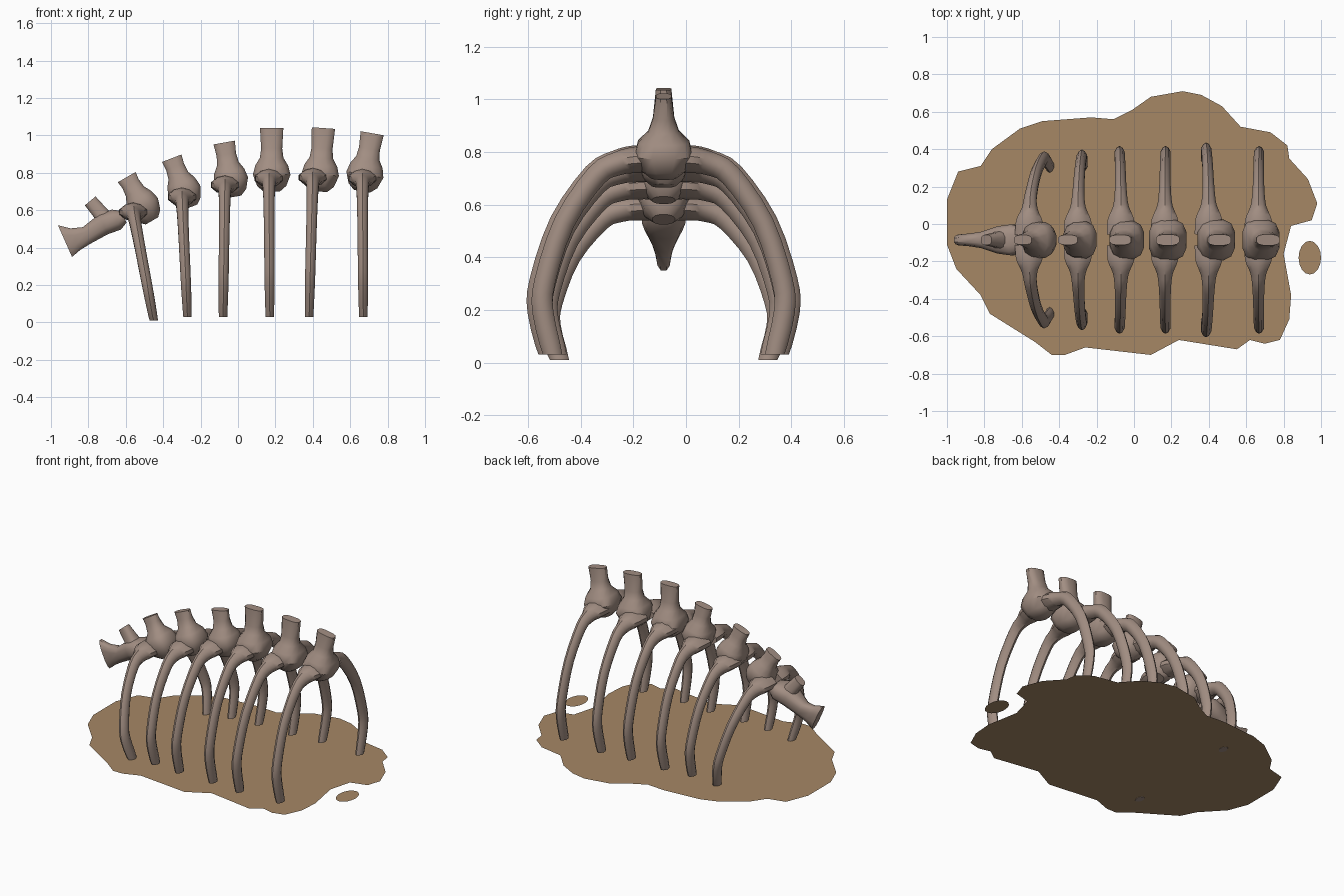
import bpy
import bmesh
from math import sin, cos, pi, radians
from mathutils import Vector, Matrix

default_cube = bpy.data.objects.get("Cube")
if default_cube:
    bpy.data.objects.remove(default_cube, do_unlink=True)

MID_Y = -0.085
GROUND_Z = 0.012


def make_material(name, color):
    mat = bpy.data.materials.new(name)
    mat.use_nodes = True
    mat.diffuse_color = (*color, 1)
    mat.node_tree.nodes["Principled BSDF"].inputs["Base Color"].default_value = (*color, 1)
    return mat


bone = make_material("weathered bone", (0.36, 0.27, 0.225))
sand = make_material("dry sand", (0.38, 0.245, 0.13))


def finish(name, bm, mat, smooth_angle=None):
    mesh = bpy.data.meshes.new(name)
    bm.to_mesh(mesh)
    bm.free()
    mesh.materials.append(mat)
    obj = bpy.data.objects.new(name, mesh)
    bpy.context.collection.objects.link(obj)
    if smooth_angle:
        bpy.ops.object.select_all(action="DESELECT")
        obj.select_set(True)
        bpy.context.view_layer.objects.active = obj
        bpy.ops.object.shade_smooth_by_angle(angle=radians(smooth_angle))
    return obj


def ring(center, axis_a, axis_b, half_a, half_b, power=1.0, sides=12):
    """Closed cross-section; a power below one makes it squarer."""
    points = []
    for i in range(sides):
        t = 2 * pi * (i + 0.5) / sides
        c, s = cos(t), sin(t)
        a = half_a * abs(c) ** power * (1 if c > 0 else -1)
        b = half_b * abs(s) ** power * (1 if s > 0 else -1)
        points.append(Vector(center) + axis_a * a + axis_b * b)
    return points


def loft(name, rings, angle=40):
    bm = bmesh.new()
    loops = [[bm.verts.new(p) for p in points] for points in rings]
    count = len(loops[0])
    for low, high in zip(loops, loops[1:]):
        for i in range(count):
            j = (i + 1) % count
            bm.faces.new((low[i], low[j], high[j], high[i]))
    bm.faces.new(loops[0])
    bm.faces.new(loops[-1])
    bmesh.ops.recalc_face_normals(bm, faces=bm.faces[:])
    return finish(name, bm, bone, angle)


def smooth_rows(rows, steps):
    """Catmull-Rom interpolation through rows of numbers."""
    rows = [Vector(r) for r in rows]
    padded = [rows[0]] + rows + [rows[-1]]
    result = []
    for a, b, c, d in zip(padded, padded[1:], padded[2:], padded[3:]):
        for k in range(steps):
            t = k / steps
            result.append(b + (c - a) * t / 2
                          + (a * 2 - b * 5 + c * 4 - d) * t * t / 2
                          + (b * 3 - a - c * 3 + d) * t ** 3 / 2)
    return result + [rows[-1]]


# Vertebra with its upright spine: height, half length, half width, squareness
VERTEBRA = [(-0.10, 0.045, 0.05, 0.9), (-0.07, 0.08, 0.085, 0.75),
            (-0.01, 0.103, 0.112, 0.7), (0.04, 0.09, 0.10, 0.8),
            (0.08, 0.065, 0.06, 0.9), (0.13, 0.058, 0.042, 0.8),
            (0.25, 0.064, 0.03, 0.7)]


def vertebra(name, x, z, spine_height, tilt, size):
    turn = Matrix.Rotation(radians(tilt), 3, "Y")
    ahead, side, up = turn @ Vector((1, 0, 0)), Vector((0, 1, 0)), turn @ Vector((0, 0, 1))
    rings = []
    for h, half_x, half_y, power in VERTEBRA:
        if h > 0.2:
            h = spine_height
        center = Vector((x, MID_Y, z)) + up * h
        rings.append(ring(center, ahead, side, half_x * size, half_y * size, power))
    loft(name, rings)


# Rib centreline: sideways, height share, half thickness along x, half depth
RIB = [(0.03, 1.0, 0.08, 0.05), (0.11, 1.0, 0.075, 0.05), (0.18, 0.98, 0.045, 0.045),
       (0.26, 0.92, 0.034, 0.042), (0.385, 0.68, 0.03, 0.04), (0.46, 0.38, 0.029, 0.04),
       (0.468, 0.22, 0.028, 0.04), (0.43, 0, 0.024, 0.038)]


def rib(name, side, top_x, top_z, foot_x, foot_z, span):
    rows = smooth_rows(RIB, 3)
    path = [Vector((foot_x + (top_x - foot_x) * r[1], MID_Y + side * r[0] * span,
                    foot_z + (top_z - foot_z) * r[1])) for r in rows]
    rings = []
    for i, (p, r) in enumerate(zip(path, rows)):
        tangent = (path[min(i + 1, len(path) - 1)] - path[max(i - 1, 0)]).normalized()
        across = Vector((1, 0, 0))
        across = (across - tangent * across.dot(tangent)).normalized()
        rings.append(ring(p, across, tangent.cross(across), r[2], r[3], 1.15, 10))
    # flat cut at the foot
    for p in rings[-1]:
        p.z = foot_z
    loft(name, rings)


# Vertebra x, z, spine height, tilt, size; rib top x, top z, foot x, foot z, span
SEGMENTS = [
    (-0.51, 0.63, 0.17, -30, 0.88, -0.56, 0.59, -0.45, 0.01, 0.92),
    (-0.29, 0.71, 0.18, -21, 0.9, -0.30, 0.67, -0.27, 0.03, 0.94),
    (-0.04, 0.77, 0.195, -10, 0.93, -0.07, 0.735, -0.08, 0.03, 0.98),
    (0.18, 0.8, 0.24, 0, 1, 0.165, 0.77, 0.17, 0.03, 0.98),
    (0.44, 0.8, 0.24, 4, 1, 0.4, 0.775, 0.38, 0.03, 1.02),
    (0.68, 0.8, 0.215, 10, 1, 0.665, 0.77, 0.67, 0.03, 0.98),
]
for number, seg in enumerate(SEGMENTS, 1):
    vertebra(f"vertebra_{number}", *seg[:5])
    for side, label in ((1, "back"), (-1, "front")):
        rib(f"rib_{label}_{number}", side, *seg[5:])

# Neck vertebra: flared body plus a short spine
side_axis = Vector((0, 1, 0))


def neck_part(name, direction, rows):
    direction = Vector(direction).normalized()
    rise = direction.cross(side_axis)
    loft(name, [ring((x, y, z), rise, side_axis, high, wide, 0.75)
                for x, y, z, high, wide in rows])


neck_part("neck_body", (-0.9, 0, -0.4), [
    (-0.61, MID_Y, 0.565, 0.035, 0.07), (-0.65, MID_Y, 0.55, 0.06, 0.085),
    (-0.72, MID_Y, 0.525, 0.06, 0.075), (-0.81, MID_Y, 0.465, 0.05, 0.045),
    (-0.87, MID_Y, 0.445, 0.065, 0.035), (-0.925, MID_Y, 0.435, 0.095, 0.03)])
neck_part("neck_spine", (-0.5, 0, 0.6), [
    (-0.70, MID_Y, 0.53, 0.055, 0.06), (-0.74, MID_Y, 0.59, 0.042, 0.04),
    (-0.79, MID_Y, 0.65, 0.038, 0.028)])

# Sand patch outline, in hundredths
OUTLINE = [
    (-100, 13), (-94, 28), (-82, 31), (-76, 40), (-61, 51), (-49, 55), (-23, 57),
    (-11, 56), (-1, 61), (9, 68), (26, 71), (36, 69), (47, 63), (57, 52), (73, 49),
    (82, 42), (83, 35), (93, 24), (98, 11), (95, 2), (84, -1), (80, -16), (84, -38),
    (83, -51), (78, -62), (70, -64), (62, -62), (55, -67), (24, -62), (9, -70),
    (-26, -66), (-37, -70), (-44, -70), (-53, -63), (-77, -48), (-82, -38),
    (-95, -24), (-100, -11)]


def flat_patch(name, points):
    bm = bmesh.new()
    face = bm.faces.new([bm.verts.new((x, y, GROUND_Z)) for x, y in points])
    face.normal_update()
    if face.normal.z < 0:
        face.normal_flip()
    bmesh.ops.triangulate(bm, faces=[face])
    finish(name, bm, sand)


flat_patch("sand_patch", [(x / 100, y / 100) for x, y in OUTLINE])
flat_patch("sand_islet", [(0.94 + 0.06 * cos(t * pi / 8), -0.18 + 0.09 * sin(t * pi / 8))
                          for t in range(16)])
